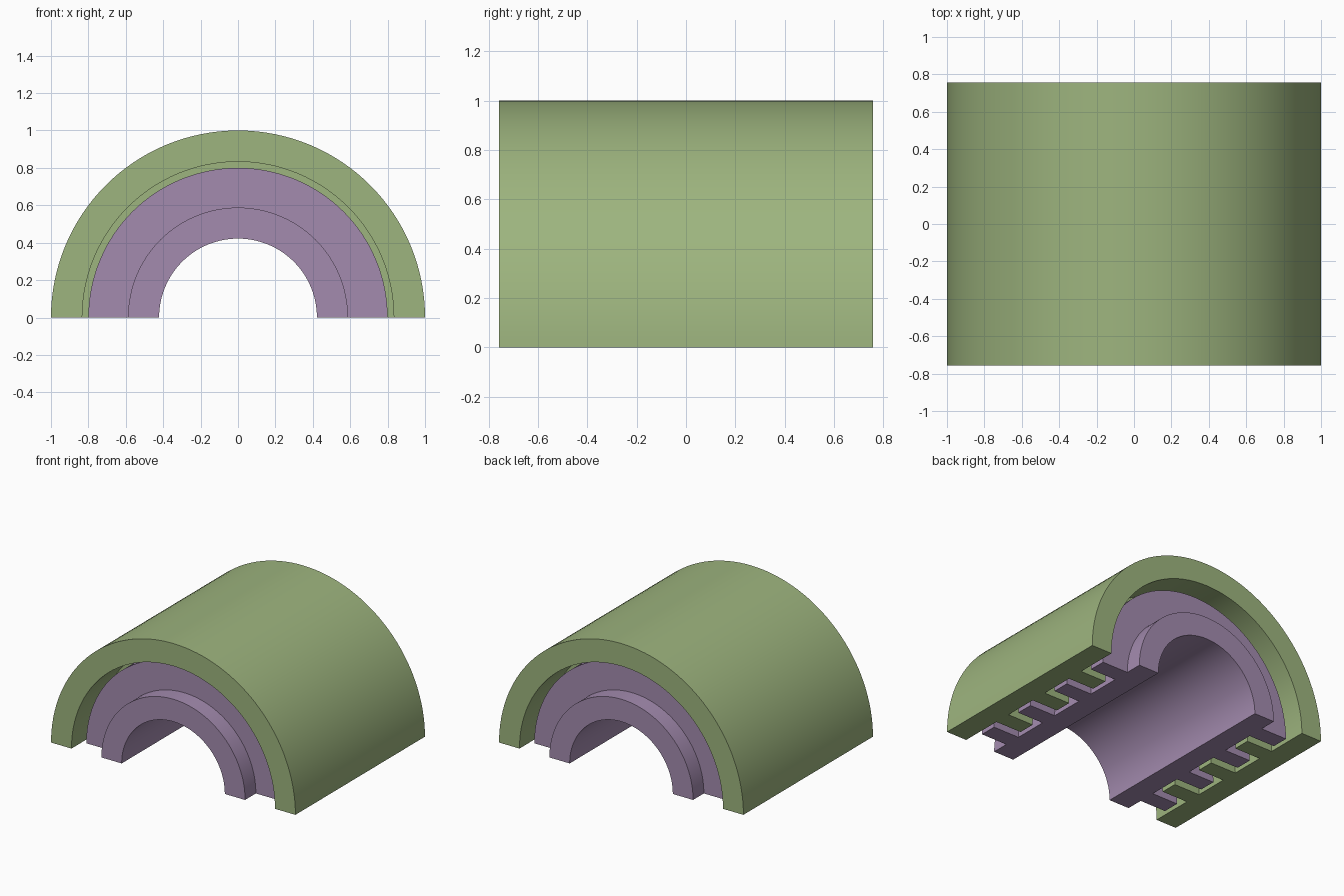
import bpy, bmesh
from math import sin, cos, pi, radians

if "Cube" in bpy.data.objects:
    bpy.data.objects.remove(bpy.data.objects["Cube"])

SEGMENTS = 64
HALF = 0.757            # half length along y
UNIT = HALF / 12        # half a tooth width; one gap between interleaved teeth
PITCH = 6 * UNIT


def half_ring(name, base_r, wall_r, tip_r, tooth_centres, color):
    """Sweep a toothed wall profile (radius, y) through a half turn about y."""
    profile = [(base_r, HALF), (base_r, -HALF), (wall_r, -HALF)]
    for c in tooth_centres:
        profile += [(wall_r, c - UNIT), (tip_r, c - UNIT),
                    (tip_r, c + UNIT), (wall_r, c + UNIT)]
    profile.append((wall_r, HALF))

    bm = bmesh.new()
    rings = []
    for i in range(SEGMENTS + 1):
        a = pi * i / SEGMENTS
        rings.append([bm.verts.new((r * cos(a), y, r * sin(a))) for r, y in profile])
    n = len(profile)
    for a, b in zip(rings, rings[1:]):
        for j in range(n):
            k = (j + 1) % n
            bm.faces.new((a[j], a[k], b[k], b[j]))
    # Flat cut faces resting on z = 0
    bm.faces.new(rings[0])
    bm.faces.new(rings[-1])
    bmesh.ops.recalc_face_normals(bm, faces=bm.faces)

    mesh = bpy.data.meshes.new(name)
    bm.to_mesh(mesh)
    bm.free()
    obj = bpy.data.objects.new(name, mesh)
    bpy.context.collection.objects.link(obj)
    mat = bpy.data.materials.new(name + "_color")
    mat.diffuse_color = color
    mat.use_nodes = True
    mat.node_tree.nodes["Principled BSDF"].inputs["Base Color"].default_value = mat.diffuse_color
    mesh.materials.append(mat)

    bpy.ops.object.select_all(action='DESELECT')
    obj.select_set(True)
    bpy.context.view_layer.objects.active = obj
    bpy.ops.object.shade_smooth_by_angle(angle=radians(30))
    return obj


# Outer housing: three teeth pointing inward
half_ring("outer_housing", 1.0, 0.833, 0.622,
          [i * PITCH for i in (-1, 0, 1)], (0.34, 0.46, 0.21, 1))

# Inner sleeve: four teeth pointing outward, interleaved with the housing teeth
half_ring("inner_sleeve", 0.422, 0.588, 0.80,
          [i * PITCH for i in (-1.5, -0.5, 0.5, 1.5)], (0.37, 0.26, 0.43, 1))
